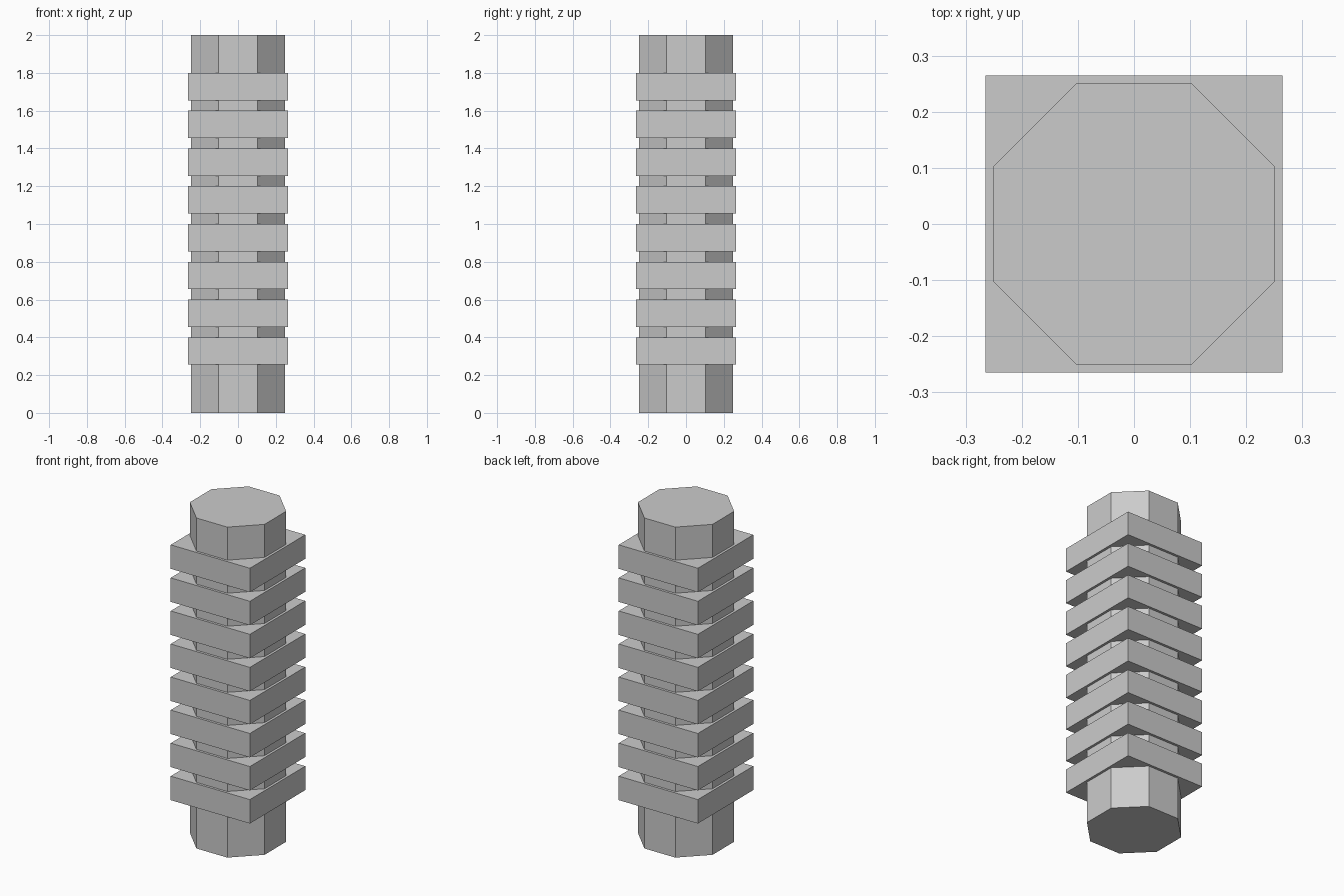
import bpy, math

if "Cube" in bpy.data.objects:
    bpy.data.objects.remove(bpy.data.objects["Cube"])

# Octagonal core, flat sides facing the axes
bpy.ops.mesh.primitive_cylinder_add(vertices=8, radius=0.25 / math.cos(math.pi / 8), depth=2,
                                    location=(0, 0, 1), rotation=(0, 0, math.pi / 8))
bpy.context.object.name = "core_column"

# Evenly spaced square plates around the core
HALF, THICK = 0.265, 0.145
for i in range(8):
    top = 0.4 + 0.2 * i
    bpy.ops.mesh.primitive_cube_add(size=1, location=(0, 0, top - THICK / 2))
    plate = bpy.context.object
    plate.name = f"square_plate_{i + 1}"
    plate.scale = (2 * HALF, 2 * HALF, THICK)
